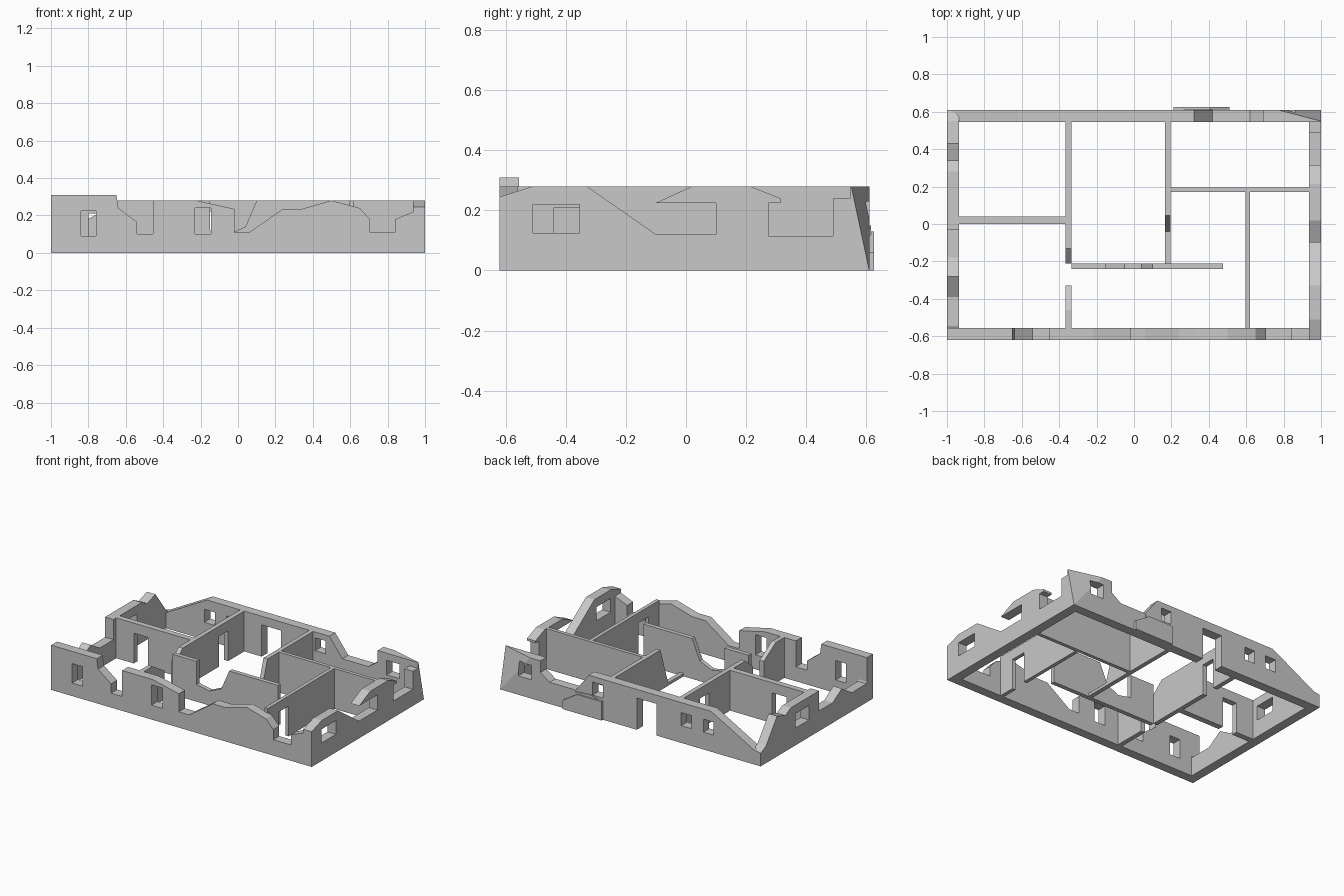
import bpy, bmesh
from mathutils import Vector

cube = bpy.data.objects.get("Cube")
if cube:
    bpy.data.objects.remove(cube, do_unlink=True)

stone = bpy.data.materials.new("grey_plaster")
stone.use_nodes = True
colour = (0.58, 0.58, 0.58, 1)
stone.diffuse_color = colour
stone.node_tree.nodes["Principled BSDF"].inputs["Base Color"].default_value = colour

TOP = 0.28
FRONT, BACK, SIDE = -0.62, 0.61, 1.0
THICK = 0.065


def prism(name, axis, lo, hi, outline, chamfer=False):
    """Extrude an outline (distance along the wall, height) across its thickness."""
    bm = bmesh.new()

    def place(a, d, z):
        return (a, d, z) if axis == "x" else (d, a, z)

    face = bm.faces.new([bm.verts.new(place(a, lo, z)) for a, z in outline])
    ext = bmesh.ops.extrude_face_region(bm, geom=[face])
    moved = [g for g in ext["geom"] if isinstance(g, bmesh.types.BMVert)]
    bmesh.ops.translate(bm, verts=moved, vec=place(0, hi - lo, 0))
    bmesh.ops.recalc_face_normals(bm, faces=bm.faces)
    if chamfer:
        # Slanted break through the rear left corner
        foot = Vector((SIDE, BACK, 0))
        p, q = Vector((SIDE, 0.55, TOP)), Vector((0.77, BACK, TOP))
        normal = (p - foot).cross(q - foot)
        if normal.x < 0:
            normal.negate()
        cut = bmesh.ops.bisect_plane(
            bm, geom=bm.verts[:] + bm.edges[:] + bm.faces[:],
            plane_co=foot, plane_no=normal, clear_outer=True)
        edges = [g for g in cut["geom_cut"] if isinstance(g, bmesh.types.BMEdge)]
        bmesh.ops.holes_fill(bm, edges=edges)
        bmesh.ops.recalc_face_normals(bm, faces=bm.faces)
    mesh = bpy.data.meshes.new(name)
    bm.to_mesh(mesh)
    bm.free()
    mesh.materials.append(stone)
    obj = bpy.data.objects.new(name, mesh)
    bpy.context.collection.objects.link(obj)
    return obj


def wall(name, axis, lo, hi, top, holes=(), chamfer=False):
    """Wall with a broken top line and rectangular openings (a0, a1, z0, z1)."""
    outline = [(top[0][0], 0)] + top + [(top[-1][0], 0)]
    obj = prism(name, axis, lo, hi, outline, chamfer)
    for a0, a1, z0, z1 in holes:
        cutter = prism("opening_cutter", axis, lo - 0.05, hi + 0.05,
                       [(a0, z0), (a1, z0), (a1, z1), (a0, z1)])
        cutter.hide_render = True
        mod = obj.modifiers.new("opening", "BOOLEAN")
        mod.operation, mod.solver, mod.object = "DIFFERENCE", "EXACT", cutter
        bpy.context.view_layer.objects.active = obj
        bpy.ops.object.modifier_apply(modifier=mod.name)
        bpy.data.objects.remove(cutter, do_unlink=True)
    return obj


# Outer walls with ruined tops
wall("front_wall", "x", FRONT, FRONT + THICK,
     [(-SIDE, 0.31), (-0.65, 0.31), (-0.64, 0.24), (-0.54, 0.165), (-0.54, 0.10),
      (-0.455, 0.10), (-0.455, TOP), (-0.22, TOP), (-0.02, 0.235), (-0.02, 0.11),
      (0.06, 0.11), (0.24, 0.235), (0.34, 0.235), (0.5, TOP), (0.65, 0.24),
      (0.705, 0.18), (0.705, 0.11), (0.84, 0.11), (0.84, 0.18), (SIDE, 0.245)],
     [(-0.84, -0.76, 0.09, 0.225), (-0.23, -0.145, 0.10, 0.24)])

wall("back_wall", "x", BACK - THICK, BACK,
     [(-SIDE, 0.09), (-0.95, 0.1), (-0.62, TOP), (0.32, TOP), (0.42, 0.15),
      (0.62, 0.15), (0.69, 0.2), (0.69, TOP), (SIDE, TOP)],
     [(-0.64, -0.56, 0.12, 0.21), (-0.47, -0.39, 0.12, 0.21),
      (-0.2, -0.05, -0.05, 0.22), (0.21, 0.29, 0.15, 0.24),
      (0.76, 0.86, 0.13, 0.23)], chamfer=True)

wall("left_wall", "y", SIDE - THICK, SIDE,
     [(FRONT, 0.245), (-0.51, TOP), (-0.33, TOP), (-0.10, 0.12), (0.10, 0.12),
      (0.10, 0.225), (-0.10, 0.225), (0.02, TOP), (0.215, TOP), (0.315, 0.24),
      (0.315, 0.225), (0.275, 0.225), (0.275, 0.115), (0.49, 0.115),
      (0.49, 0.24), (0.55, 0.24), (0.55, TOP), (BACK, TOP)],
     [(-0.51, -0.355, 0.125, 0.22)], chamfer=True)

wall("right_wall", "y", -SIDE, THICK - SIDE,
     [(FRONT, 0.31), (-0.55, 0.13), (-0.39, 0.13), (-0.28, 0.2), (-0.18, 0.14),
      (-0.03, 0.14), (-0.03, TOP), (0.28, TOP), (0.34, 0.25), (0.43, TOP),
      (0.55, 0.12), (BACK, 0.09)],
     [(0.08, 0.23, 0.12, 0.22)])

# Rubble slab against the outside of the back wall
wall("rubble_slab", "x", BACK - 0.01, BACK + 0.015,
     [(0.21, 0.13), (0.4, 0.13), (0.51, 0.06)])
wall("rubble_chip", "x", BACK - 0.01, BACK + 0.006,
     [(0.24, 0.13), (0.3, 0.15), (0.42, 0.14)])

# Thin partitions
FRONT_IN, BACK_IN, SIDE_IN = FRONT + 0.06, BACK - 0.06, SIDE - 0.06

wall("long_partition", "y", -0.366, -0.334,
     [(FRONT_IN, TOP), (-0.46, TOP), (-0.33, 0.2), (-0.22, 0.2), (-0.13, TOP),
      (BACK_IN, TOP)],
     [(-0.33, -0.21, -0.05, 0.25), (0.27, 0.37, -0.05, 0.21)])
wall("right_room_partition", "x", 0.0, 0.04,
     [(-SIDE_IN, TOP), (-0.366, TOP)], [(-0.8, -0.69, -0.05, 0.21)])
wall("hall_partition", "y", 0.165, 0.195,
     [(-0.22, 0.02), (-0.04, 0.02), (0.045, TOP), (BACK_IN, TOP)])
wall("rear_room_partition", "x", 0.17, 0.195,
     [(0.19, TOP), (SIDE_IN, TOP)])
wall("left_room_partition", "y", 0.595, 0.62,
     [(FRONT_IN, TOP), (0.17, TOP)], [(-0.44, -0.33, -0.05, 0.21)])
wall("corridor_partition", "x", -0.24, -0.21,
     [(-0.334, TOP), (-0.15, TOP), (-0.15, 0.12), (-0.05, 0.1), (0.04, 0.14),
      (0.1, TOP), (0.475, TOP)])
